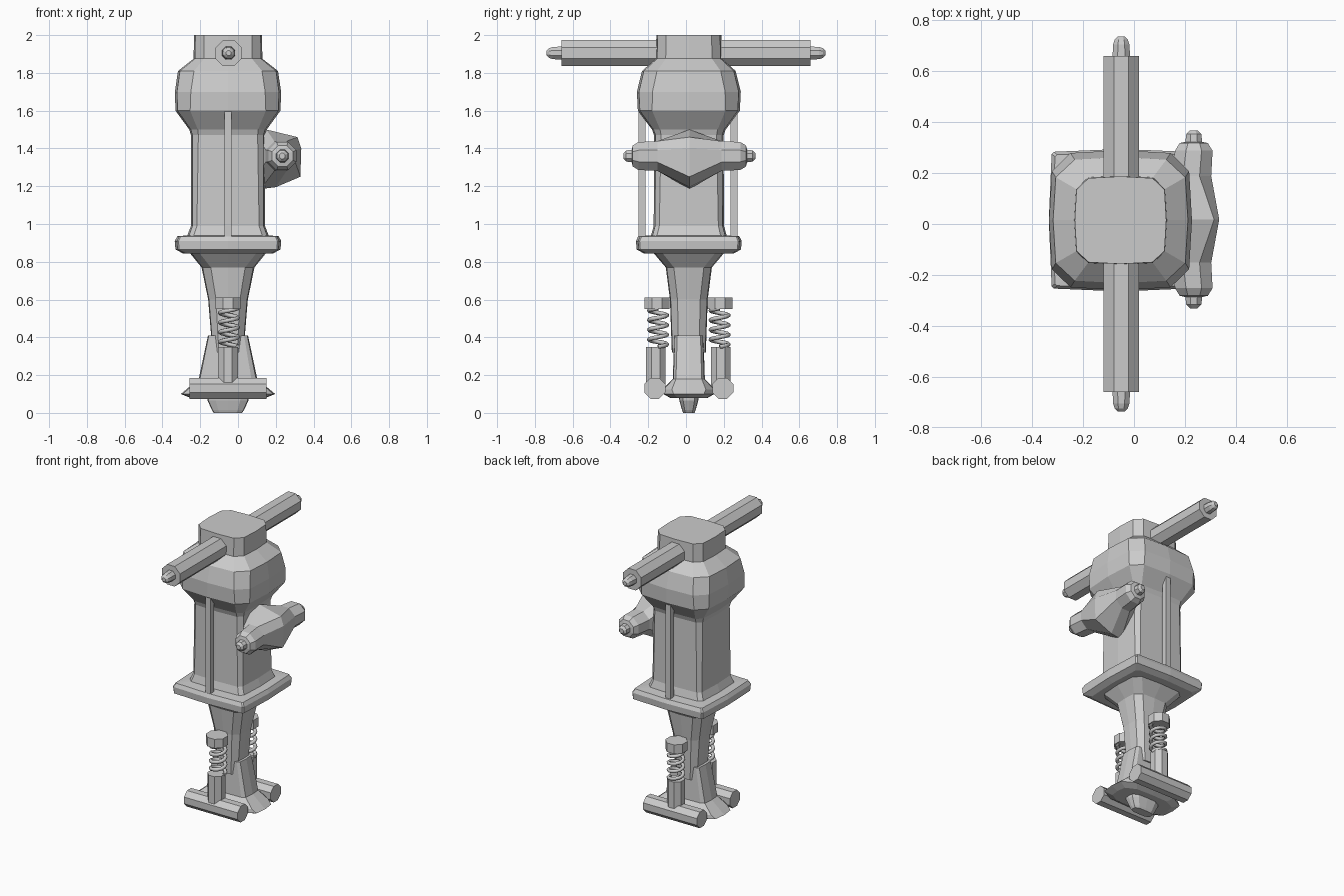
import bpy, bmesh
from math import sin, cos, pi, tau
from mathutils import Vector

if "Cube" in bpy.data.objects:
    bpy.data.objects.remove(bpy.data.objects["Cube"])

CX, CY = -0.053, 0.015  # axis of the main body


def loft(name, rings):
    """Skin a list of equal-length point rings and cap both ends."""
    bm = bmesh.new()
    loops = [[bm.verts.new(p) for p in ring] for ring in rings]
    n = len(loops[0])
    for a, b in zip(loops, loops[1:]):
        for i in range(n):
            j = (i + 1) % n
            bm.faces.new((a[i], a[j], b[j], b[i]))
    bm.faces.new(loops[0])
    bm.faces.new(loops[-1])
    bmesh.ops.recalc_face_normals(bm, faces=bm.faces)
    me = bpy.data.meshes.new(name)
    bm.to_mesh(me)
    bm.free()
    ob = bpy.data.objects.new(name, me)
    bpy.context.collection.objects.link(ob)
    return ob


def bowed_square(z, a, b, k):
    """Twelve-sided square with bowed sides; k sets how far the corners reach."""
    quarter = [(1, 0), (.96, k), (k, .96)]
    pts = []
    for q in range(4):
        for x, y in quarter:
            for _ in range(q):
                x, y = -y, x
            pts.append((CX + a * x, CY + b * y, z))
    return pts


def body(name, rows):
    return loft(name, [bowed_square(*r) for r in rows])


def rod(name, centre, axis, profile, sides=8):
    """Low-poly turned part: profile is (distance along axis, radius)."""
    d = 'xyz'.index(axis)
    rings = []
    for t, r in profile:
        ring = []
        for i in range(sides):
            a = tau * (i + .5) / sides
            p = Vector(centre)
            p[d] += t
            p[(d + 1) % 3] += r * cos(a)
            p[(d + 2) % 3] += r * sin(a)
            ring.append(p)
        rings.append(ring)
    return loft(name, rings)


# Head, cylinder housing and square flange
body('main_housing', [
    (.845, .24, .24, .88), (.865, .278, .276, .93), (.91, .282, .28, .93),
    (.935, .268, .268, .93), (.94, .215, .2, .84), (.99, .196, .186, .84),
    (1.47, .196, .184, .8), (1.5, .205, .195, .78), (1.6, .278, .27, .72), (1.7, .281, .275, .7),
    (1.81, .265, .248, .68), (1.875, .182, .175, .7), (2.0, .18, .172, .7)])

# Tapered lower shaft
body('lower_shaft', [
    (.32, .082, .09, .6), (.6, .105, .1, .6), (.77, .14, .122, .65),
    (.85, .205, .19, .75)])

# Flared foot and pointed tip
body('foot', [
    (.08, .2, .1, .6), (.1, .25, .135, .6), (.125, .22, .138, .65),
    (.18, .155, .085, .8), (.41, .106, .077, .8)])
body('tool_tip', [(0, .075, .03, .6), (.015, .085, .036, .6),
                  (.065, .108, .05, .6), (.1, .11, .055, .6)])

for s, side in ((-1, 'front'), (1, 'back')):
    # Tie rod along the housing
    y = CY - .005 + s * .243
    rod(f'{side}_tie_rod', (CX, y, .9), 'z', [(0, .026), (.7, .026)], 4)

    # Top handle with stepped end
    rod(f'{side}_handle', (-.05, 0, 1.905), 'y',
        [(s * t, r) for t, r in ((.1, .075), (.66, .075), (.66, .037),
                                 (.705, .035), (.725, .028), (.738, .014))])

    # Foot bar, upright post and bolt head
    rod(f'{side}_foot_bar', (CX, CY + s * .18, .13), 'x',
        [(-.205, .06), (.205, .06)])
    rod(f'{side}_post', (CX, CY - .003 + s * .172, .13), 'z',
        [(0, .057), (.22, .057)])
    rod(f'{side}_bolt_head', (CX, CY - .002 + s * .167, .55), 'z',
        [(0, .071), (.062, .071)])

    # Coil spring between post and bolt head
    cu = bpy.data.curves.new(f'{side}_spring', 'CURVE')
    cu.dimensions = '3D'
    cu.bevel_depth = .012
    cu.bevel_resolution = 1
    cu.use_fill_caps = True
    turns, steps = 4, 12
    sp = cu.splines.new('POLY')
    sp.points.add(turns * steps)
    for i, p in enumerate(sp.points):
        a = tau * i / steps
        p.co = (CX + .005 + .047 * cos(a), CY + s * .163 + .047 * sin(a),
                .35 + .205 * i / (turns * steps), 1)
    ob = bpy.data.objects.new(f'{side}_spring', cu)
    bpy.context.collection.objects.link(ob)


# Side valve: octagonal barrel swelling to a deep centre that joins the housing
def octagon(y, r, x=.235, z=1.36):
    return [(x + r * cos(tau * (i + .5) / 8), y, z + r * sin(tau * (i + .5) / 8))
            for i in range(8)]


ends = [(.35, .016), (.335, .032), (.305, .036), (.3, .06), (.27, .08)]
centre = [(.335, 1.4), (.315, 1.46), (.15, 1.5), (.08, 1.5),
          (.08, 1.22), (.12, 1.185), (.2, 1.195), (.33, 1.25)]
mid = .018
valve = [octagon(mid - t, r) for t, r in ends]
valve.append(octagon(mid - .17, .085, .225))
valve.append([(x, mid, z) for x, z in centre])
valve.append(octagon(mid + .17, .085, .225))
valve += [octagon(mid + t, r) for t, r in reversed(ends)]
loft('side_valve', valve)
